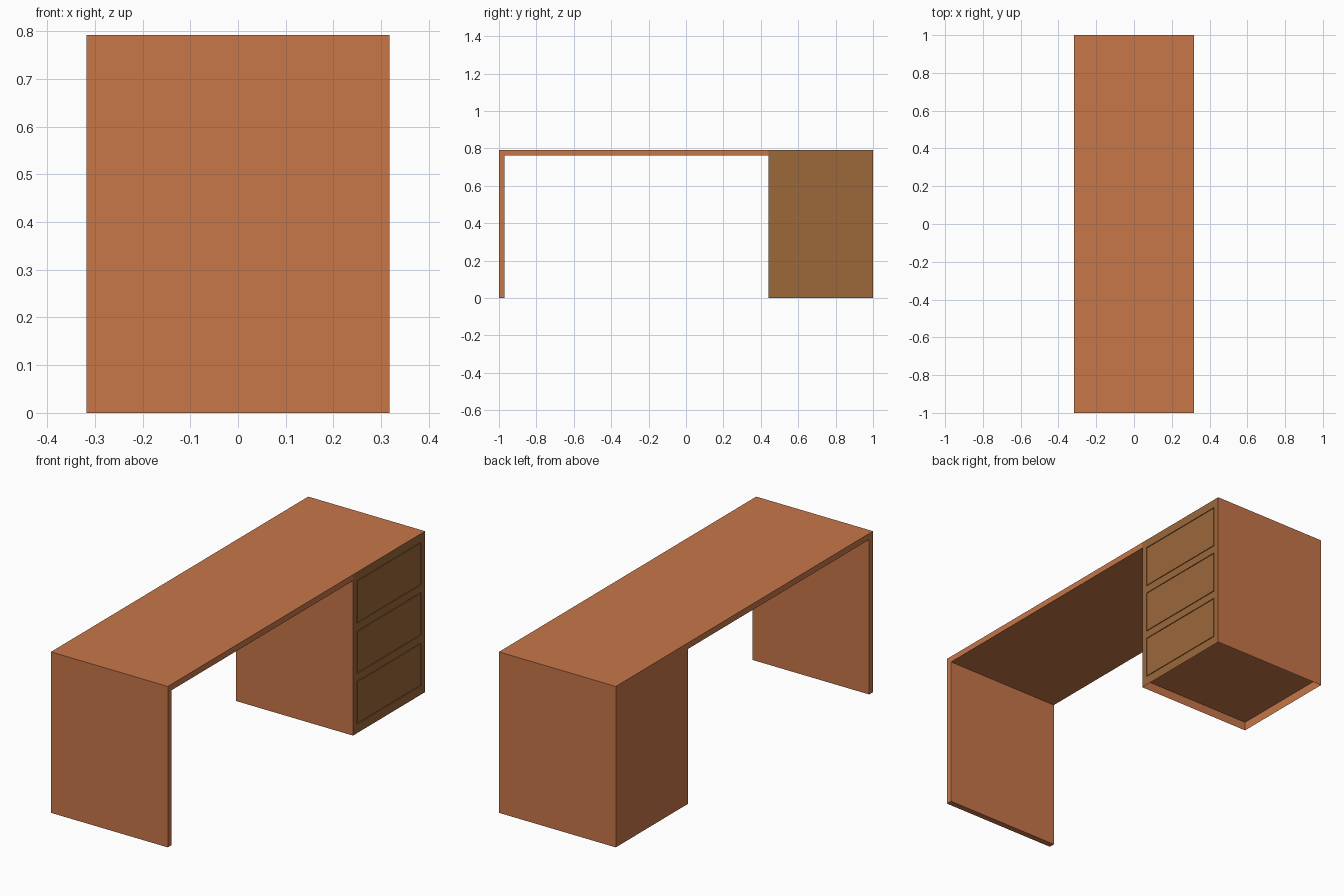
import bpy, bmesh
from mathutils import Vector

if "Cube" in bpy.data.objects:
    bpy.data.objects.remove(bpy.data.objects["Cube"])

W, H, T = 0.318, 0.792, 0.03       # half depth, height, board thickness
PED_Y = 0.44                       # inner side of the drawer pedestal


def srgb(r, g, b):
    f = lambda c: c / 12.92 if c <= 0.04045 else ((c + 0.055) / 1.055) ** 2.4
    return (f(r / 255), f(g / 255), f(b / 255), 1)


def material(name, col):
    m = bpy.data.materials.new(name)
    m.diffuse_color = srgb(*col)
    m.use_nodes = True
    m.node_tree.nodes["Principled BSDF"].inputs["Base Color"].default_value = m.diffuse_color
    return m


orange = material("orange wood", (199, 118, 73))
brown = material("brown drawer wood", (155, 104, 58))


def finish(name, bm, mats):
    me = bpy.data.meshes.new(name)
    bm.to_mesh(me)
    bm.free()
    for m in mats:
        me.materials.append(m)
    ob = bpy.data.objects.new(name, me)
    bpy.context.collection.objects.link(ob)
    return ob


def box(bm, lo, hi):
    lo, hi = Vector(lo), Vector(hi)
    vs = bmesh.ops.create_cube(bm, size=1)["verts"]
    for v in vs:
        v.co = Vector([(a + b) / 2 + c * (b - a) for a, b, c in zip(lo, hi, v.co)])


# Desktop and end leg: one bent board, extruded from its side profile
bm = bmesh.new()
profile = [(-1, 0), (-1 + T, 0), (-1 + T, H - T), (PED_Y, H - T), (PED_Y, H), (-1, H)]
face = bm.faces.new([bm.verts.new((-W, y, z)) for y, z in profile])
new = bmesh.ops.extrude_face_region(bm, geom=[face])["geom"]
bmesh.ops.translate(bm, vec=(2 * W, 0, 0),
                    verts=[g for g in new if isinstance(g, bmesh.types.BMVert)])
bmesh.ops.recalc_face_normals(bm, faces=bm.faces)
finish("desktop_and_leg", bm, [orange])

# Drawer pedestal: thin shell open underneath
bm = bmesh.new()
box(bm, (-W, PED_Y, 0), (W, 1, H))
bm.normal_update()
bmesh.ops.delete(bm, geom=[f for f in bm.faces if f.normal.z < -0.5], context="FACES")

# Cut the drawer layout into the front (+x) face
drawers = [(0.044 + 0.248 * i, 0.044 + 0.248 * i + 0.21) for i in range(3)]
cuts = [((0, y, 0), (0, 1, 0)) for y in (PED_Y + T, 1 - T)]
cuts += [((0, 0, z), (0, 0, 1)) for d in drawers for z in d]
for co, no in cuts:
    front = [f for f in bm.faces if f.normal.x > 0.5]
    edges = {e for f in front for e in f.edges}
    verts = {v for f in front for v in f.verts}
    bmesh.ops.bisect_plane(bm, geom=front + list(edges) + list(verts),
                           plane_co=co, plane_no=no, dist=1e-5)
    bm.normal_update()

for f in bm.faces:
    f.material_index = 1 if f.normal.x > 0.5 else 0


def push(faces, dx):
    new = bmesh.ops.extrude_discrete_faces(bm, faces=faces)["faces"]
    for f in new:
        bmesh.ops.translate(bm, vec=(dx, 0, 0), verts=f.verts)
    return new


# Drawer fronts, each framed by a narrow shadow groove
panels = []
for f in bm.faces:
    c = f.calc_center_median()
    if f.normal.x > 0.5 and PED_Y + T < c.y < 1 - T and any(a < c.z < b for a, b in drawers):
        panels.append(f)
panels = push(panels, -0.008)
bm.normal_update()
bmesh.ops.inset_individual(bm, faces=panels, thickness=0.005)
push(panels, 0.008)
finish("drawer_pedestal", bm, [orange, brown])

# Pedestal floor, set up inside the shell
bm = bmesh.new()
floor = [(-W, PED_Y), (-W, 1), (W, 1), (W, PED_Y)]
bm.faces.new([bm.verts.new((x, y, 0.044)) for x, y in floor])
finish("pedestal_floor", bm, [orange])
